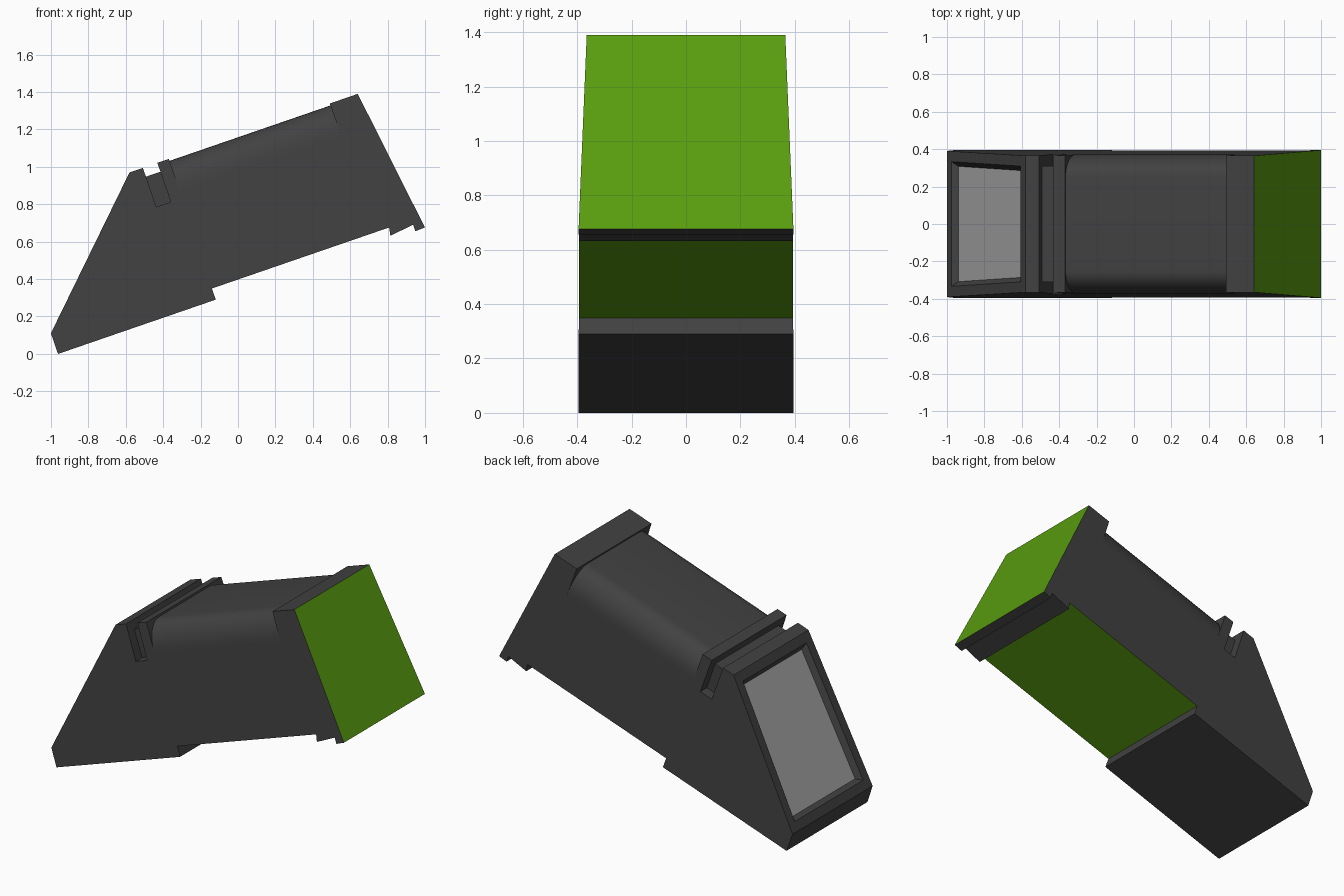
import bpy, bmesh
from math import radians, sin, cos, pi
from mathutils import Matrix, Vector

if "Cube" in bpy.data.objects:
    bpy.data.objects.remove(bpy.data.objects["Cube"])

# Everything is modelled level (u along the length, v up) and then tilted
TILT = Matrix.Rotation(-radians(19), 4, 'Y')


def material(name, rgb):
    m = bpy.data.materials.new(name)
    m.diffuse_color = (*rgb, 1)
    m.use_nodes = True
    m.node_tree.nodes["Principled BSDF"].inputs["Base Color"].default_value = m.diffuse_color
    return m


DARK = material("dark_plastic", (0.053, 0.053, 0.053))
GREEN = material("green_panel", (0.1, 0.34, 0.005))
GLASS = material("window_glass", (0.4, 0.4, 0.4))


def half_width(v):
    """Side walls lean inwards towards the top."""
    return 0.395 - 0.03 * (v - 0.313) / 0.793


def loft(ring_a, ring_b):
    """Closed solid between two matching rings of points."""
    bm = bmesh.new()
    a = [bm.verts.new(p) for p in ring_a]
    b = [bm.verts.new(p) for p in ring_b]
    n = len(a)
    bm.faces.new(a)
    bm.faces.new(b[::-1])
    walls = [bm.faces.new((a[i], b[i], b[(i + 1) % n], a[(i + 1) % n])) for i in range(n)]
    bmesh.ops.recalc_face_normals(bm, faces=bm.faces[:])
    return bm, walls


def finish(name, bm, mats=(DARK,)):
    bm.transform(TILT)
    me = bpy.data.meshes.new(name)
    bm.to_mesh(me)
    bm.free()
    for m in mats:
        me.materials.append(m)
    ob = bpy.data.objects.new(name, me)
    bpy.context.collection.objects.link(ob)
    return ob


# Housing: side profile with stepped underside, collar, groove and end block
profile = [
    (-0.91, 0.313), (-0.018, 0.313), (-0.018, 0.376),            # base pad
    (0.984, 0.376), (0.976, 0.332), (1.11, 0.348), (1.11, 0.311),  # foot
    (1.165, 0.314), (1.058, 1.106), (0.9, 1.106),                # end block
    (0.9, 0.93), (-0.01, 0.93),                                  # barrel seat
    (-0.01, 1.106), (-0.075, 1.106),                             # collar
    (-0.075, 0.885), (-0.157, 0.885),                            # groove
    (-0.157, 1.106), (-0.233, 1.106), (-0.91, 0.43),             # window face
]
bm, walls = loft([(u, -half_width(v), v) for u, v in profile],
                 [(u, half_width(v), v) for u, v in profile])
walls[2].material_index = 1      # green underside
walls[7].material_index = 1      # green end face
# Recessed window on the slanted face
window = walls[17]
bmesh.ops.inset_individual(bm, faces=[window], thickness=0.08, depth=0)
bmesh.ops.inset_individual(bm, faces=[window], thickness=0.035, depth=-0.03)
for f in bm.faces:
    if f is not window and f.material_index == 2:
        f.material_index = 0
window.material_index = 2
finish("housing", bm, (DARK, GREEN, GLASS))

# Narrow core seen at the bottom of the groove
core = [(-0.31, 0.885), (0.31, 0.885), (0.31, 1.056), (-0.31, 1.056)]
bm, _ = loft([(-0.157, y, v) for y, v in core], [(-0.075, y, v) for y, v in core])
finish("groove_core", bm)

# Barrel with rounded shoulders between the collar and the end block
w = half_width(0.93)
arc = [(0.25 + (w - 0.25) * cos(i * pi / 20), 0.93 + 0.165 * sin(i * pi / 20)) for i in range(11)]
section = arc + [(-y, v) for y, v in reversed(arc)]
bm, _ = loft([(-0.01, y, v) for y, v in section], [(0.9, y, v) for y, v in section])
barrel = finish("barrel", bm)
bpy.context.view_layer.objects.active = barrel
barrel.select_set(True)
bpy.ops.object.shade_smooth_by_angle(angle=radians(30))
